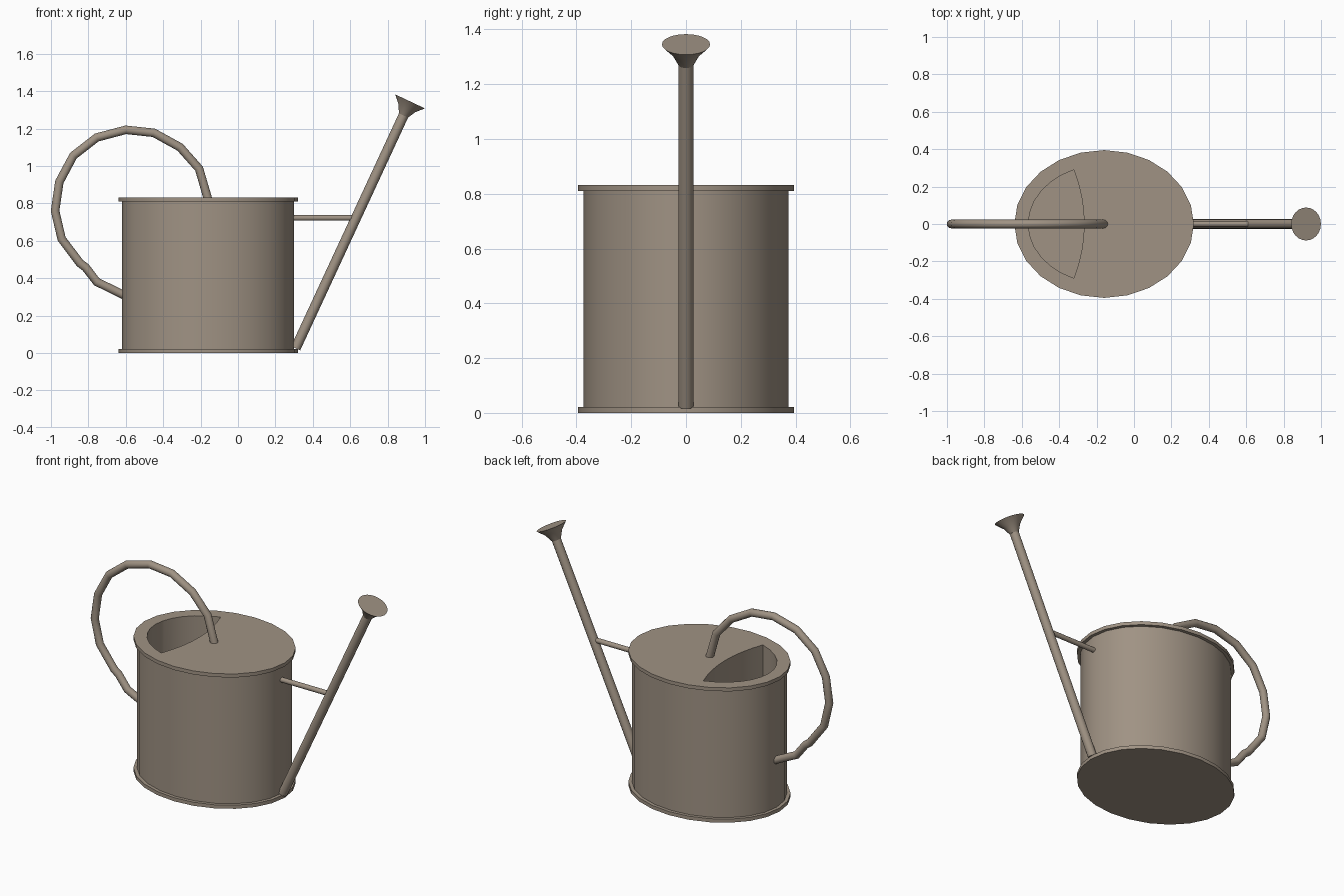
import bpy
import bmesh
from math import cos, sin, pi, radians
from mathutils import Vector

if "Cube" in bpy.data.objects:
    bpy.data.objects.remove(bpy.data.objects["Cube"], do_unlink=True)

CX = -0.16  # centre of the can body
metal = bpy.data.materials.new("warm grey metal")
metal.use_nodes = True
colour = (0.35, 0.29, 0.23, 1)
metal.diffuse_color = colour
metal.node_tree.nodes["Principled BSDF"].inputs["Base Color"].default_value = colour


def loft(name, rings):
    """Skin a list of equal-sized point rings and cap both ends."""
    bm = bmesh.new()
    loops = [[bm.verts.new(p) for p in ring] for ring in rings]
    n = len(loops[0])
    for a, b in zip(loops, loops[1:]):
        for i in range(n):
            j = (i + 1) % n
            bm.faces.new((a[i], a[j], b[j], b[i]))
    bm.faces.new(loops[0][::-1])
    bm.faces.new(loops[-1])
    bmesh.ops.recalc_face_normals(bm, faces=bm.faces)
    mesh = bpy.data.meshes.new(name)
    bm.to_mesh(mesh)
    bm.free()
    mesh.materials.append(metal)
    obj = bpy.data.objects.new(name, mesh)
    bpy.context.collection.objects.link(obj)
    return obj


def smooth(obj, angle=35):
    bpy.ops.object.select_all(action='DESELECT')
    bpy.context.view_layer.objects.active = obj
    obj.select_set(True)
    bpy.ops.object.shade_smooth_by_angle(angle=radians(angle))


def ellipse(rx, ry, z, n=24):
    return [(CX + rx * cos(2 * pi * i / n), ry * sin(2 * pi * i / n), z) for i in range(n)]


def tube(name, path, radii, sides=12):
    """Round tube along a path of (x, z) points in the middle plane."""
    pts = [Vector((x, 0, z)) for x, z in path]
    side = Vector((0, 1, 0))
    rings = []
    for i, p in enumerate(pts):
        before = (p - pts[i - 1]).normalized() if i else Vector()
        after = (pts[i + 1] - p).normalized() if i < len(pts) - 1 else Vector()
        across = side.cross((before + after).normalized())
        r = radii[i] if isinstance(radii, list) else radii
        rings.append([p + r * (cos(2 * pi * k / sides) * side + sin(2 * pi * k / sides) * across)
                      for k in range(sides)])
    obj = loft(name, rings)
    smooth(obj)
    return obj


# Oval body with a projecting rim at the bottom and the top
body = loft("can_body", [
    ellipse(rx, ry, z) for rx, ry, z in (
        (0.48, 0.395, 0), (0.48, 0.395, 0.022), (0.46, 0.375, 0.022),
        (0.46, 0.375, 0.81), (0.48, 0.395, 0.81), (0.48, 0.395, 0.832))])

# Crescent filling opening hollowed into the body
outer = [(CX + 0.405 * cos(a), 0.316 * sin(a))
         for a in (radians(113.5 + 133 * i / 12) for i in range(13))]
tip_x, tip_y = outer[0]
inner = [(tip_x + 0.055 * (1 - t * t), tip_y * t)
         for t in (-1 + 2 * i / 8 for i in range(1, 8))]
outline = outer + inner
cutter = loft("opening_cutter", [[(x, y, z) for x, y in outline] for z in (0.04, 1.0)])
cutter.hide_render = True
cut = body.modifiers.new("opening", 'BOOLEAN')
cut.operation = 'DIFFERENCE'
cut.solver = 'EXACT'
cut.object = cutter
bpy.context.view_layer.objects.active = body
bpy.ops.object.modifier_apply(modifier=cut.name)
bpy.data.objects.remove(cutter, do_unlink=True)
smooth(body)

# Looped carrying handle
tube("handle", [
    (-0.58, 0.295), (-0.755, 0.38), (-0.815, 0.458), (-0.845, 0.48), (-0.943, 0.61),
    (-0.978, 0.76), (-0.955, 0.915), (-0.88, 1.055), (-0.755, 1.152), (-0.60, 1.193),
    (-0.45, 1.177), (-0.31, 1.1), (-0.208, 0.985), (-0.16, 0.82)], 0.023)

# Long spout, brace and flared rose
tube("spout", [(0.308, 0.025), (0.892, 1.285)], 0.027)
tube("spout_brace", [(0.28, 0.722), (0.625, 0.722)], 0.015)
tube("rose", [(0.885, 1.27), (0.903, 1.309), (0.92, 1.345)], [0.027, 0.05, 0.088], 24)
